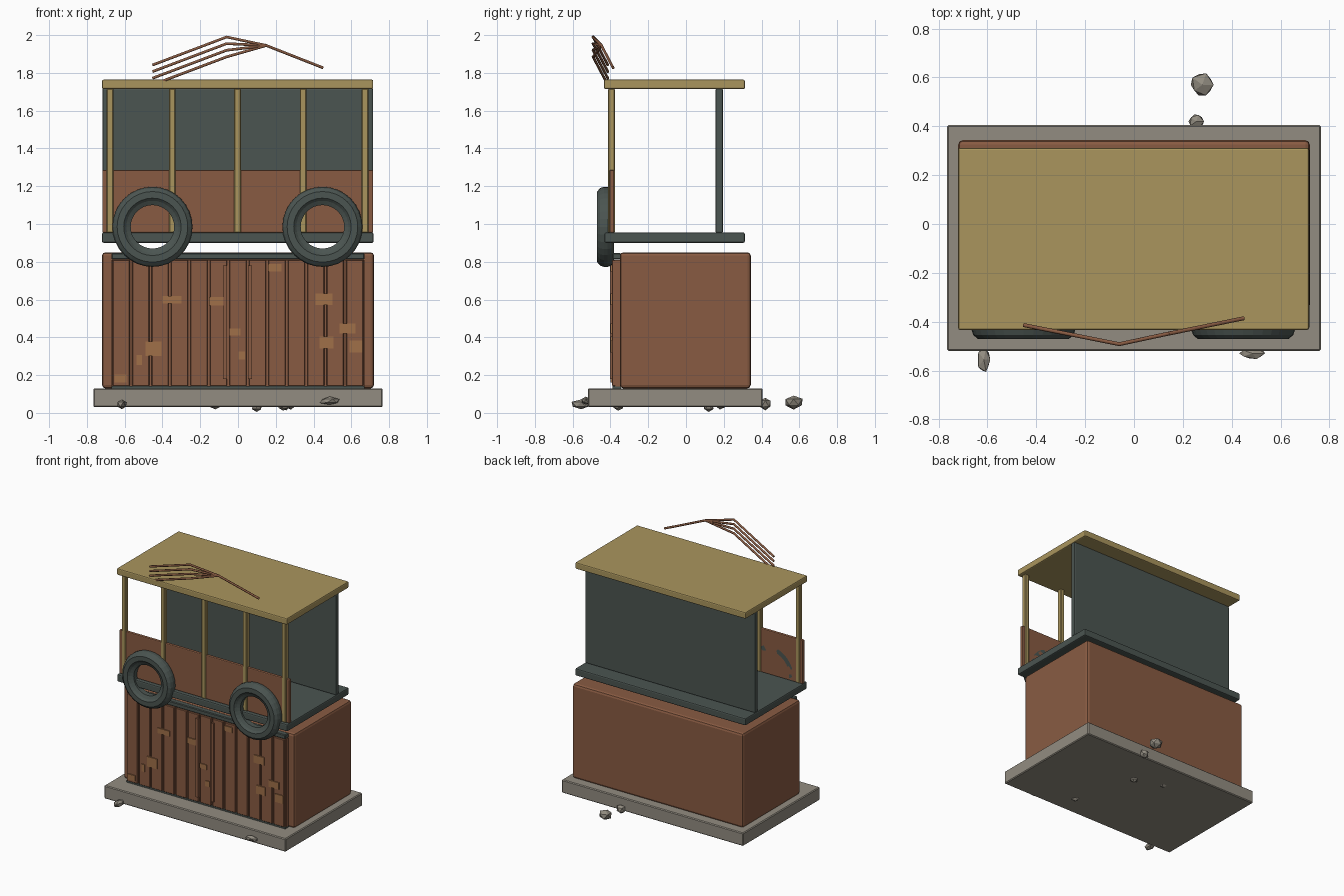
import bpy, bmesh, math, random
from mathutils import Vector

if "Cube" in bpy.data.objects:
    bpy.data.objects.remove(bpy.data.objects["Cube"])

random.seed(4)


def material(name, rgb):
    m = bpy.data.materials.new(name)
    m.diffuse_color = (*rgb, 1)
    m.use_nodes = True
    m.node_tree.nodes["Principled BSDF"].inputs["Base Color"].default_value = m.diffuse_color
    return m


BROWN = material("rust_brown", (0.25, 0.105, 0.055))
PATCH = material("light_brown", (0.35, 0.16, 0.065))
DARK = material("dark_green_grey", (0.07, 0.09, 0.082))
TAN = material("tan", (0.40, 0.30, 0.11))
STONE = material("stone", (0.29, 0.265, 0.22))


def finish(name, bm, mat):
    me = bpy.data.meshes.new(name)
    bm.to_mesh(me)
    bm.free()
    me.materials.append(mat)
    ob = bpy.data.objects.new(name, me)
    bpy.context.collection.objects.link(ob)
    return ob


def box(name, x, y, z, mat, bevel=0.0, segments=2):
    """Box from (min, max) ranges with an optional rounded edge."""
    bm = bmesh.new()
    bmesh.ops.create_cube(bm, size=1)
    for v in bm.verts:
        v.co = [r[0] + (c + 0.5) * (r[1] - r[0]) for c, r in zip(v.co, (x, y, z))]
    if bevel:
        bmesh.ops.bevel(bm, geom=bm.edges[:], offset=bevel, segments=segments,
                        affect='EDGES', profile=0.5)
    return finish(name, bm, mat)


def rods(name, paths, radius, mat):
    cu = bpy.data.curves.new(name, 'CURVE')
    cu.dimensions = '3D'
    cu.bevel_depth = radius
    cu.bevel_resolution = 1
    cu.use_fill_caps = True
    for path in paths:
        sp = cu.splines.new('POLY')
        sp.points.add(len(path) - 1)
        for p, co in zip(sp.points, path):
            p.co = (*co, 1)
    cu.materials.append(mat)
    ob = bpy.data.objects.new(name, cu)
    bpy.context.collection.objects.link(ob)


def wheel(name, x):
    # tyre cross-section (radius, y) swept round the axle
    profile = [(0.115, -0.405), (0.115, -0.445), (0.138, -0.457), (0.152, -0.470),
               (0.187, -0.470), (0.205, -0.455), (0.212, -0.435), (0.212, -0.415),
               (0.205, -0.395), (0.187, -0.380), (0.152, -0.380), (0.138, -0.393)]
    n, k = 32, len(profile)
    bm = bmesh.new()
    rings = []
    for i in range(n):
        a = 2 * math.pi * i / n
        rings.append([bm.verts.new((x + r * math.cos(a), y, 0.985 + r * math.sin(a)))
                      for r, y in profile])
    for i in range(n):
        p, q = rings[i], rings[(i + 1) % n]
        for j in range(k):
            bm.faces.new((p[j], p[(j + 1) % k], q[(j + 1) % k], q[j]))
    bmesh.ops.recalc_face_normals(bm, faces=bm.faces[:])
    finish(name, bm, DARK)


def stone(name, loc, size):
    bm = bmesh.new()
    bmesh.ops.create_icosphere(bm, subdivisions=1, radius=1)
    for v in bm.verts:
        k = random.uniform(0.85, 1.1)
        v.co = Vector([l + c * s * k for l, c, s in zip(loc, v.co, size)])
    finish(name, bm, STONE)


# ground slab and scattered stones
box("base_slab", (-0.765, 0.765), (-0.52, 0.405), (0.03, 0.13), STONE, 0.006, 1)
stones = [((-0.615, -0.555, 0.045), (0.03, 0.055, 0.028)),
          ((0.485, -0.53, 0.063), (0.056, 0.026, 0.022)),
          ((0.28, 0.57, 0.057), (0.052, 0.052, 0.037)),
          ((0.255, 0.42, 0.05), (0.034, 0.034, 0.034)),
          ((0.10, 0.12, 0.035), (0.03, 0.03, 0.035)),
          ((0.24, -0.36, 0.04), (0.03, 0.03, 0.03)),
          ((-0.12, 0.18, 0.045), (0.03, 0.03, 0.03))]
for i, (loc, size) in enumerate(stones):
    stone(f"stone_{i}", loc, size)

# counter body
box("counter_body", (-0.72, 0.72), (-0.35, 0.343), (0.13, 0.85), BROWN, 0.018)

# plank cladding with dark rails above and below
count, left, pitch = 13, -0.67, 1.34 / 13
for i in range(count):
    x = left + i * pitch
    box(f"front_plank_{i}", (x + 0.006, x + pitch - 0.006), (-0.392, -0.345),
        (0.142, 0.81), BROWN, 0.004, 1)
box("cladding_backing", (-0.67, 0.67), (-0.375, -0.345), (0.14, 0.81), BROWN)
box("cladding_top_rail", (-0.67, 0.67), (-0.388, -0.345), (0.812, 0.846), DARK, 0.005, 1)
box("cladding_bottom_rail", (-0.67, 0.67), (-0.388, -0.345), (0.128, 0.142), DARK)
for i, x in enumerate((-0.068, 0.064)):
    box(f"cladding_batten_{i}", (x - 0.011, x + 0.011), (-0.402, -0.38), (0.18, 0.78), BROWN)

# small repair patches: x, z, width, height
patches = [(-0.35, 0.60, 0.10, 0.04), (-0.115, 0.592, 0.075, 0.045), (0.195, 0.768, 0.07, 0.04),
           (0.455, 0.602, 0.09, 0.06), (0.58, 0.447, 0.085, 0.052), (0.468, 0.373, 0.075, 0.065),
           (0.625, 0.352, 0.068, 0.062), (-0.016, 0.427, 0.06, 0.037), (0.02, 0.304, 0.035, 0.042),
           (-0.523, 0.28, 0.027, 0.055), (-0.447, 0.34, 0.085, 0.077), (-0.622, 0.182, 0.063, 0.042)]
for i, (x, z, w, h) in enumerate(patches):
    box(f"patch_{i}", (x - w / 2, x + w / 2), (-0.399, -0.385), (z - h / 2, z + h / 2), PATCH)

# cabin: deck, panels, posts and roof
box("cabin_deck", (-0.72, 0.718), (-0.432, 0.312), (0.90, 0.955), DARK, 0.009)
box("back_panel", (-0.718, 0.716), (0.156, 0.196), (0.953, 1.717), DARK, 0.008)
box("front_low_panel", (-0.718, 0.716), (-0.405, -0.38), (0.953, 1.286), BROWN, 0.006)
for i, x in enumerate((-0.677, -0.348, -0.003, 0.345, 0.673)):
    box(f"front_post_{i}", (x - 0.018, x + 0.018), (-0.412, -0.376), (0.953, 1.717), TAN, 0.005, 1)
box("roof", (-0.72, 0.716), (-0.434, 0.312), (1.714, 1.764), TAN, 0.008)

# wheels on the front
for name, x in (("left_wheel", -0.453), ("right_wheel", 0.447)):
    wheel(name, x)

# bent rods over the roof, meeting in one stem
rods("roof_rods", [[(-0.452, -0.414, 1.842 - d), (-0.06, -0.492, 1.99 - d), (0.15, -0.447, 1.945)]
                   for d in (0, 0.035, 0.07, 0.105)]
     + [[(0.142, -0.449, 1.948), (0.45, -0.386, 1.827)]], 0.008, BROWN)
